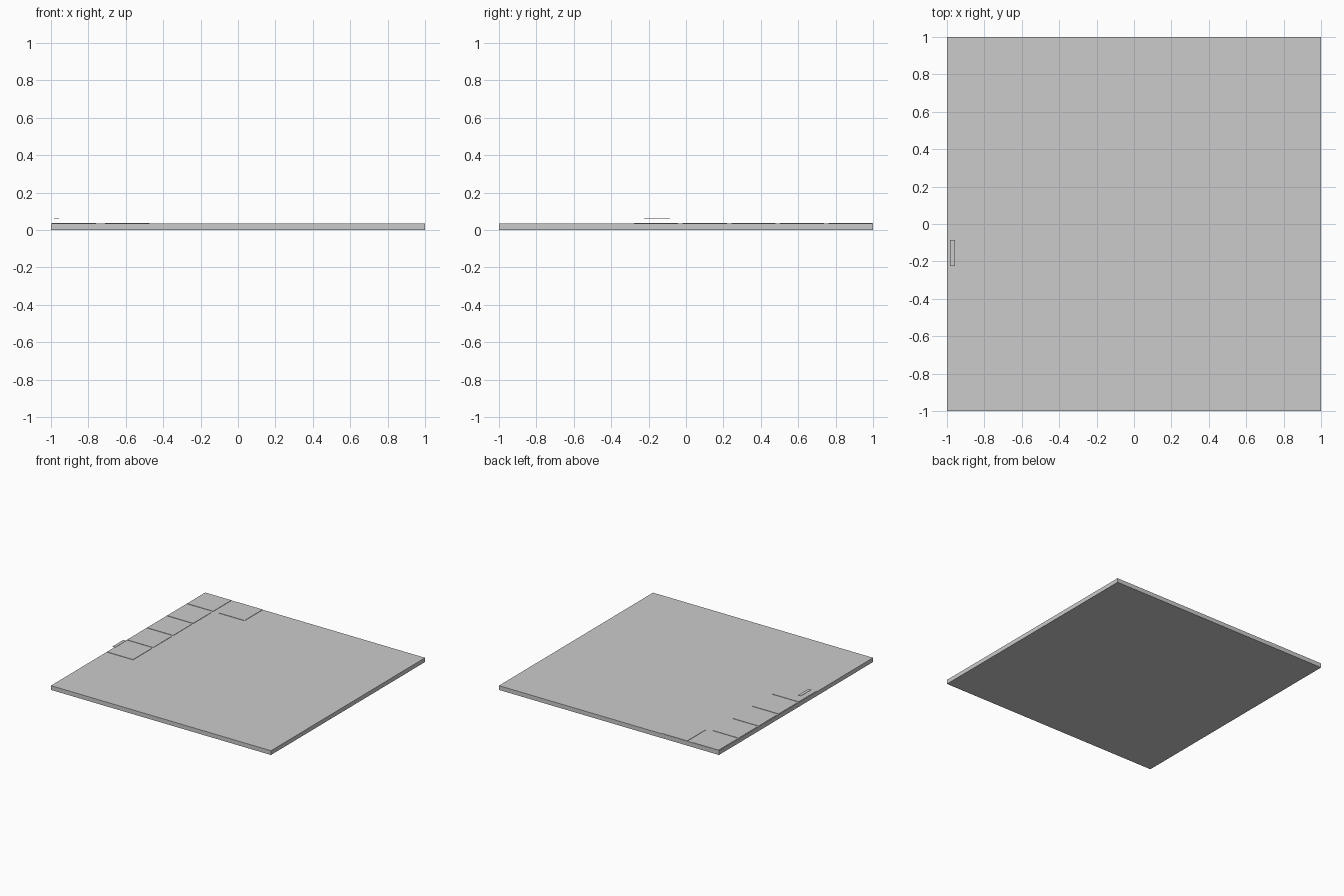
import bpy

if "Cube" in bpy.data.objects:
    bpy.data.objects.remove(bpy.data.objects["Cube"])


def box(name, x0, x1, y0, y1, z0, z1):
    """Axis-aligned box given by its limits."""
    bpy.ops.mesh.primitive_cube_add(
        size=1, location=((x0 + x1) / 2, (y0 + y1) / 2, (z0 + z1) / 2))
    obj = bpy.context.object
    obj.name = name
    obj.scale = (x1 - x0, y1 - y0, z1 - z0)
    bpy.ops.object.transform_apply(location=False, rotation=False, scale=True)
    return obj


TOP = 0.035      # board thickness
TILE = 0.236     # tile side
STEP = 0.26      # tile spacing
LIFT = 0.003     # tile thickness

# Square board
box("board", -1, 1, -1, 1, 0, TOP)

# Five tiles along the left edge, starting at the back corner
for i in range(5):
    y1 = 0.998 - i * STEP
    box(f"left_tile_{i + 1}", -0.995, -0.995 + TILE, y1 - TILE, y1, TOP, TOP + LIFT)

# One more tile along the back edge
x0 = -0.97 + STEP
box("back_tile", x0, x0 + TILE, 0.998 - TILE, 0.998, TOP, TOP + LIFT)

# Plain label strip hovering over the last tile
box("label_strip", -0.984, -0.957, -0.225, -0.085, 0.063, 0.065)
